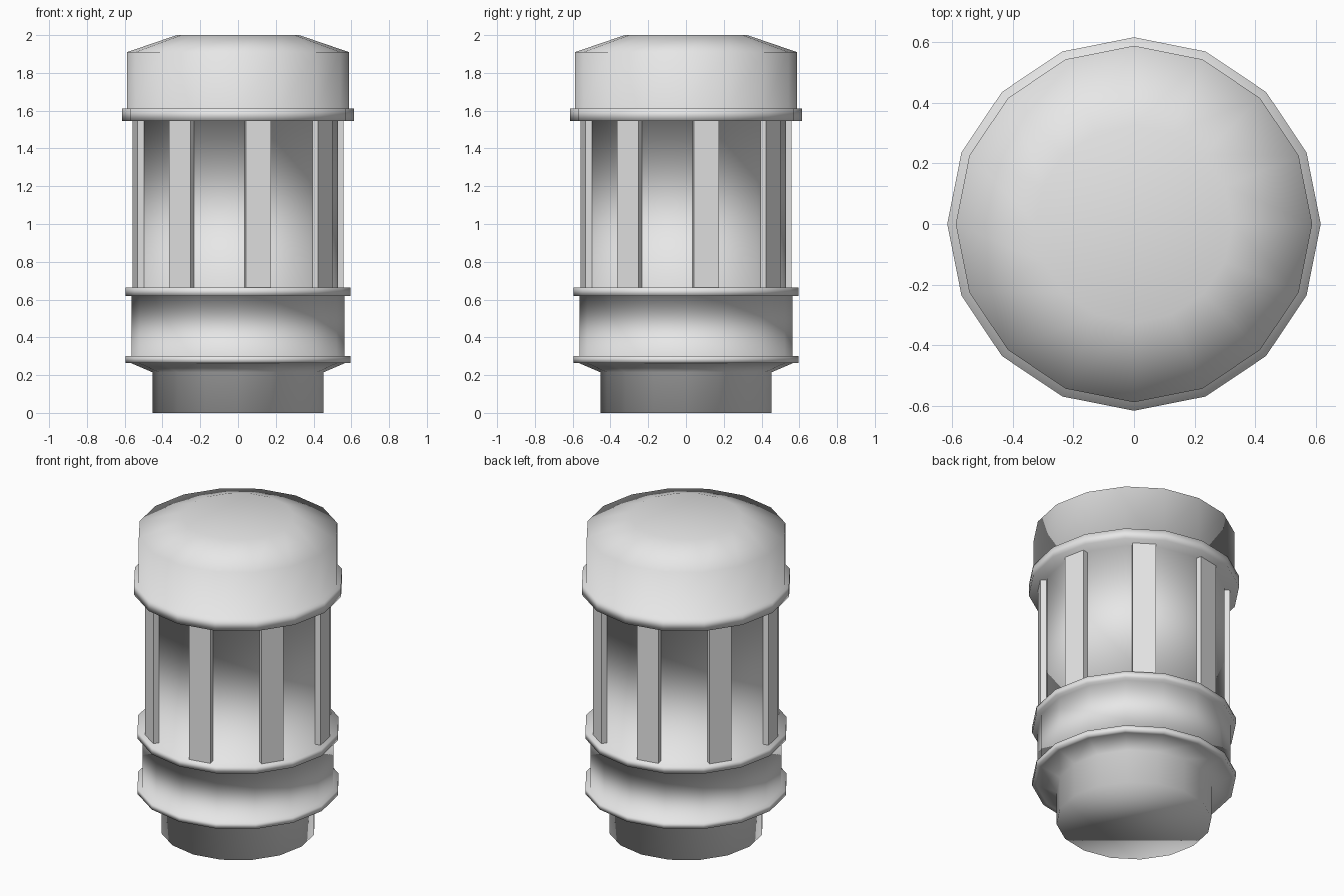
import bpy
import bmesh
from math import pi, cos, sin
from mathutils import Matrix

SIDES = 16
RIBS = 8

if "Cube" in bpy.data.objects:
    bpy.data.objects.remove(bpy.data.objects["Cube"], do_unlink=True)

grey = bpy.data.materials.new("plain grey")
grey.use_nodes = True
colour = (0.8, 0.8, 0.8, 1)
grey.diffuse_color = colour
grey.node_tree.nodes["Principled BSDF"].inputs["Base Color"].default_value = colour


def finish(bm, name, smooth):
    bmesh.ops.recalc_face_normals(bm, faces=bm.faces)
    for face in bm.faces:
        face.smooth = smooth
    mesh = bpy.data.meshes.new(name)
    bm.to_mesh(mesh)
    bm.free()
    mesh.materials.append(grey)
    obj = bpy.data.objects.new(name, mesh)
    bpy.context.collection.objects.link(obj)
    return obj


def lathe(name, profile):
    """Turn a (radius, height) profile into a closed smooth shell."""
    bm = bmesh.new()
    rings = []
    for radius, z in profile:
        angles = [2 * pi * i / SIDES for i in range(SIDES)]
        rings.append([bm.verts.new((radius * cos(a), radius * sin(a), z)) for a in angles])
    for low, high in zip(rings, rings[1:]):
        for i in range(SIDES):
            j = (i + 1) % SIDES
            bm.faces.new((low[i], low[j], high[j], high[i]))
    bm.faces.new(rings[0][::-1])
    bm.faces.new(rings[-1])
    return finish(bm, name, True)


# Housing: base plug, lower collar, barrel, upper flange and chamfered cap
lathe("housing", [
    (0.453, 0), (0.453, 0.215),
    (0.57, 0.265), (0.595, 0.265), (0.595, 0.3),
    (0.565, 0.3), (0.565, 0.62),
    (0.595, 0.62), (0.595, 0.663),
    (0.53, 0.663), (0.53, 1.545),
    (0.615, 1.545), (0.615, 1.612),
    (0.587, 1.612), (0.587, 1.91),
    (0.324, 2),
])

# Upright ribs, one on every second side of the barrel
bm = bmesh.new()
inner, outer, width = 0.5, 0.556, 0.137
bottom, top = 0.655, 1.555
for i in range(RIBS):
    turn = Matrix.Rotation(2 * pi * (i + 0.25) / RIBS, 4, "Z")
    place = Matrix.Translation(((inner + outer) / 2, 0, (bottom + top) / 2))
    size = Matrix.Diagonal((outer - inner, width, top - bottom, 1))
    bmesh.ops.create_cube(bm, size=1, matrix=turn @ place @ size)
finish(bm, "barrel_ribs", False)
